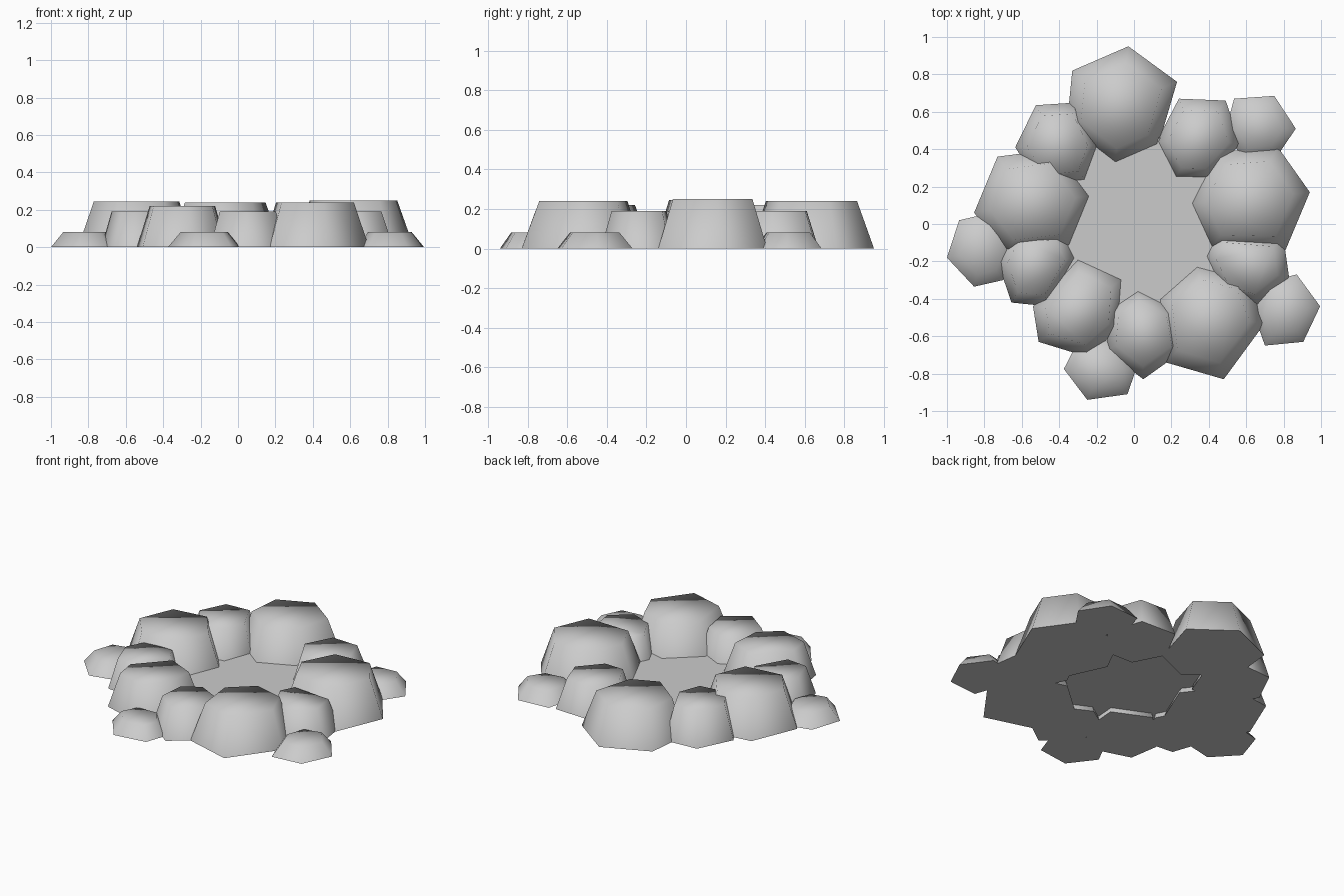
import bpy, bmesh

if "Cube" in bpy.data.objects:
    bpy.data.objects.remove(bpy.data.objects["Cube"])

# Each rock: height, then hexagonal footprint on the ground
LARGE = [
    (.24, [(-.33, .82), (-.03, .95), (.23, .76), (.13, .42), (-.10, .32), (-.36, .52)]),
    (.25, [(.44, .385), (.77, .41), (.94, .17), (.81, -.14), (.41, -.13), (.30, .11)]),
    (.24, [(.335, -.22), (.60, -.29), (.70, -.53), (.48, -.83), (.17, -.74), (.13, -.40)]),
    (.22, [(-.30, -.18), (-.06, -.29), (-.08, -.56), (-.25, -.71), (-.51, -.63), (-.54, -.44)]),
    (.245, [(-.73, .36), (-.42, .40), (-.23, .15), (-.34, -.12), (-.68, -.16), (-.855, .06)]),
]
MEDIUM = [
    (.19, [(.24, .67), (.49, .66), (.57, .43), (.40, .24), (.22, .245), (.12, .44)]),
    (.19, [(.44, -.05), (.38, -.17), (.47, -.36), (.66, -.43), (.83, -.29), (.80, -.08)]),
    (.19, [(.02, -.35), (.22, -.45), (.26, -.68), (.05, -.83), (-.15, -.68), (-.13, -.45)]),
    (.19, [(-.73, -.20), (-.655, -.42), (-.46, -.44), (-.31, -.18), (-.38, -.04), (-.64, -.03)]),
    (.22, [(-.525, .635), (-.30, .65), (-.19, .42), (-.26, .23), (-.50, .20), (-.635, .41)]),
]
SMALL = [
    (.08, [(.535, .67), (.75, .685), (.865, .51), (.77, .37), (.58, .35), (.49, .50)]),
    (.08, [(.87, -.27), (.995, -.44), (.905, -.63), (.70, -.65), (.64, -.48), (.70, -.31)]),
    (.08, [(-.375, -.775), (-.25, -.94), (-.035, -.91), (.01, -.78), (-.10, -.62), (-.30, -.63)]),
    (.08, [(-.935, .02), (-1.0, -.18), (-.855, -.335), (-.70, -.30), (-.64, -.14), (-.72, .07)]),
]


def finish(name, bm):
    mesh = bpy.data.meshes.new(name)
    bm.to_mesh(mesh)
    bm.free()
    bpy.context.collection.objects.link(bpy.data.objects.new(name, mesh))


def rock(name, height, outline, taper):
    """Smooth tapered stone with a flat top and a crisp base rim."""
    n = len(outline)
    cx = sum(p[0] for p in outline) / n
    cy = sum(p[1] for p in outline) / n
    bm = bmesh.new()
    base = [bm.verts.new((x, y, 0)) for x, y in outline]
    top = [bm.verts.new((cx + (x - cx) * taper, cy + (y - cy) * taper, height))
           for x, y in outline]
    bottom = bm.faces.new(base)
    bm.faces.new(top)
    for i in range(n):
        j = (i + 1) % n
        bm.faces.new((base[i], base[j], top[j], top[i]))
    bmesh.ops.recalc_face_normals(bm, faces=bm.faces[:])
    for f in bm.faces:
        f.smooth = f is not bottom
    for e in bottom.edges:
        e.smooth = False
    finish(name, bm)


# Ring of stones
for size, rocks, taper in (("large", LARGE, .73), ("medium", MEDIUM, .73), ("small", SMALL, .66)):
    for i, (height, outline) in enumerate(rocks):
        rock(f"{size}_rock_{i + 1}", height, outline, taper)

# Flat floor inside the ring, slightly above the ground
bm = bmesh.new()
floor = [(-.1, .5), (-.4, .4), (-.5, .1), (-.5, -.2), (-.3, -.42), (.05, -.55),
         (.38, -.45), (.55, -.2), (.55, .15), (.38, .42)]
bm.faces.new([bm.verts.new((x, y, .035)) for x, y in floor])
finish("inner_floor", bm)
